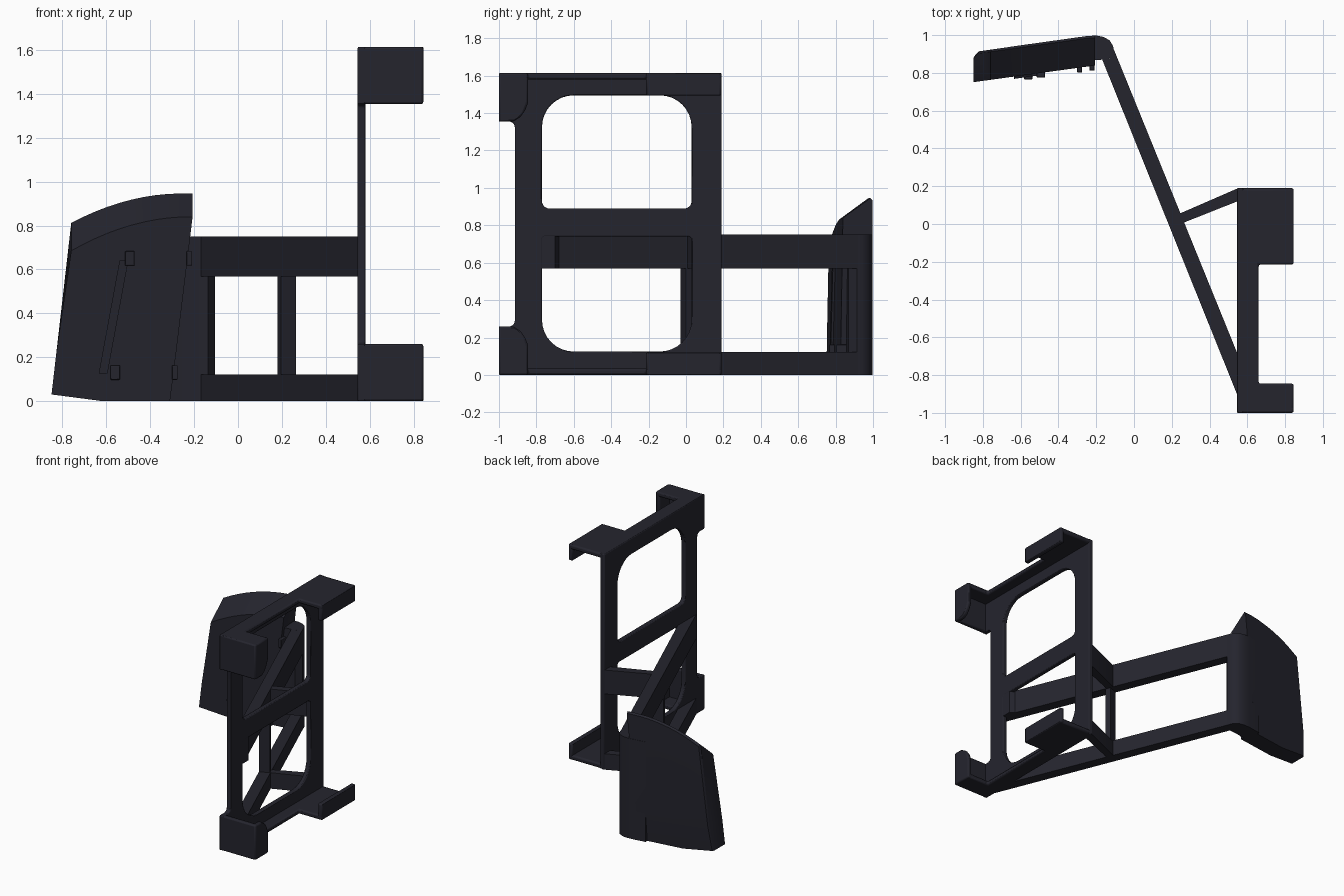
import bpy, bmesh
from math import sin, cos, pi
from mathutils import Vector

cube = bpy.data.objects.get("Cube")
if cube:
    bpy.data.objects.remove(cube)

mat = bpy.data.materials.new("dark_charcoal")
mat.use_nodes = True
COLOUR = (0.018, 0.018, 0.027, 1)
mat.diffuse_color = COLOUR
mat.node_tree.nodes["Principled BSDF"].inputs["Base Color"].default_value = COLOUR
H = 1.614  # height of the holder


def finish(name, bm, bevel=0.0):
    """Turn a bmesh into a shaded object, with optionally rounded edges."""
    bmesh.ops.recalc_face_normals(bm, faces=bm.faces)
    mesh = bpy.data.meshes.new(name)
    bm.to_mesh(mesh)
    bm.free()
    mesh.materials.append(mat)
    ob = bpy.data.objects.new(name, mesh)
    bpy.context.collection.objects.link(ob)
    if bevel:
        mod = ob.modifiers.new("rounded_edges", 'BEVEL')
        mod.width, mod.segments = bevel, 2
        mod.limit_method, mod.angle_limit = 'ANGLE', 0.6
    bpy.ops.object.select_all(action='DESELECT')
    ob.select_set(True)
    bpy.context.view_layer.objects.active = ob
    bpy.ops.object.shade_smooth_by_angle(angle=0.6)
    return ob


def prism(name, loops, axis, lo, hi, bevel=0.0):
    """Extrude an outline (first loop) with holes along an axis.
    Outline pairs are (x, y) for 'z', (y, z) for 'x' and (x, z) for 'y'."""
    place = {'z': lambda u, v: (u, v, lo),
             'x': lambda u, v: (lo, u, v),
             'y': lambda u, v: (u, lo, v)}[axis]
    bm = bmesh.new()
    for loop in loops:
        vs = [bm.verts.new(place(u, v)) for u, v in loop]
        for a, b in zip(vs, vs[1:] + vs[:1]):
            bm.edges.new((a, b))
    bmesh.ops.triangle_fill(bm, use_beauty=True, edges=bm.edges[:])
    new = bmesh.ops.extrude_face_region(bm, geom=bm.faces[:])["geom"]
    step = Vector([hi - lo if a == axis else 0 for a in "xyz"])
    bmesh.ops.translate(bm, vec=step,
                        verts=[g for g in new if isinstance(g, bmesh.types.BMVert)])
    return finish(name, bm, bevel)


def rounded(u0, u1, v0, v1, r_low, r_high, n=8):
    """Rectangle with separate radii for its lower and upper corners."""
    pts = []
    for u, v, r, su, sv, start in ((u1, v1, r_high, -1, -1, 0), (u0, v1, r_high, 1, -1, 1),
                                   (u0, v0, r_low, 1, 1, 2), (u1, v0, r_low, -1, 1, 3)):
        for i in range(n + 1):
            a = (start + i / n) * pi / 2
            pts.append((u + su * r + r * cos(a), v + sv * r + r * sin(a)))
    return pts


def rect(u0, u1, v0, v1):
    return [(u0, v0), (u1, v0), (u1, v1), (u0, v1)]


# Upright holder plate with two windows
front_edge = [(-1, 0), (-1, 0.26), (-0.94, 0.26), (-0.92, 0.27), (-0.915, 0.29)]
outline = [(0.19, 0)] + front_edge + [(y, H - z) for y, z in reversed(front_edge)] + [(0.19, H)]
prism("holder_plate", [outline,
                       rounded(-0.77, 0.03, 0.89, 1.495, 0.04, 0.17),
                       rounded(-0.77, 0.03, 0.125, 0.74, 0.17, 0.02)],
      'x', 0.545, 0.58, 0.006)

# Flanges, hooks and corner cups, repeated at top and bottom
flange = [(0.545, -1), (0.845, -1), (0.845, -0.845), (0.66, -0.845),
          (0.66, -0.215), (0.845, -0.215), (0.845, 0.19), (0.545, 0.19)]
cup = [(-1, 0), (-0.845, 0), (-0.845, 0.16), (-0.86, 0.2),
       (-0.885, 0.235), (-0.925, 0.26), (-1, 0.26)]


def flip(z, top):
    return H - z if top else z


for side, top in (("lower", False), ("upper", True)):
    def span(a, b):
        return sorted((flip(a, top), flip(b, top)))
    prism(side + "_flange", [flange], 'z', *span(0, 0.035), 0.01)
    prism(side + "_hook_lip", [rect(-0.215, 0.19, *span(0, 0.12))], 'x', 0.812, 0.845, 0.01)
    prism(side + "_cup_front", [rect(0.545, 0.845, *span(0, 0.26))], 'y', -1, -0.965, 0.01)
    prism(side + "_cup_end", [[(y, flip(z, top)) for y, z in cup]], 'x', 0.812, 0.845, 0.01)

# Slanted arm: two rails, each with a diagonal brace to the plate
arm = [(0.579, -0.9), (0.579, -0.7), (0.545, -0.68), (-0.105, 0.92), (-0.135, 0.87),
       (-0.168, 0.87), (0.545, -0.9)]
brace = [(0.22, 0.0), (0.27, 0.01), (0.56, 0.125), (0.56, 0.19), (0.545, 0.187), (0.23, 0.05)]
for side, z0, z1 in (("lower", 0, 0.122), ("upper", 0.568, 0.75)):
    prism(side + "_arm_rail", [arm], 'z', z0, z1)
    prism(side + "_brace", [brace], 'z', z0, z1 - 0.003)
prism("arm_post", [[(0.18, 0.01), (0.25, 0.035), (0.265, 0), (0.195, -0.03)]], 'z', 0.1, 0.6)

# Rounded elbow that joins the arm to the shield
elbow = [(-0.137, 0.87), (-0.105, 0.915), (-0.112, 0.945), (-0.13, 0.973), (-0.16, 0.99),
         (-0.2, 0.998), (-0.25, 0.995), (-0.35, 0.98), (-0.35, 0.85), (-0.2, 0.868), (-0.168, 0.87)]
prism("arm_elbow", [elbow], 'z', 0, 0.75)


# Shield: a solid panel lofted from its front outline to its taller back outline
def front_y(x):
    return 0.84 + 0.137 * (x + 0.2)


def back_y(x, z):
    return min(0.998, 0.995 + 0.14 * (x + 0.25)) - max(0, 0.22 - z) * 0.1


def shield_outline(z_in, z_out, n=10):
    pts = [(-0.85, 0.03), (-0.62, 0), (-0.31, 0), (-0.282, 0.22)]
    for i in range(n + 1):
        t = i / n
        z = z_in + (z_out - z_in) * t + 0.16 * t * (1 - t)
        pts.append((-0.207 - 0.553 * t, z))
    return pts + [(-0.828, 0.22)]


bm = bmesh.new()
front = [bm.verts.new((x, front_y(x), z)) for x, z in shield_outline(0.84, 0.685)]
lip = [bm.verts.new((x, back_y(x, z) - 0.012, z)) for x, z in shield_outline(0.945, 0.812)]
back = [bm.verts.new((x + (0.008 if x < -0.7 else 0), back_y(x, z), z - (0.012 if z > 0.5 else 0)))
        for x, z in shield_outline(0.945, 0.812)]
for ring_a, ring_b in ((front, lip), (lip, back)):
    for i in range(len(front)):
        j = (i + 1) % len(front)
        bm.faces.new((ring_a[i], ring_a[j], ring_b[j], ring_b[i]))
for ring in (front, back):
    bm.faces.new(ring[:3])
    bm.faces.new((ring[0], ring[2], ring[3], ring[-1]))
    bm.faces.new(ring[3:])
finish("shield", bm)

# Raised slanted strip and small clips on the front of the shield
strip = [(-0.635, 0.125), (-0.595, 0.125), (-0.5, 0.64), (-0.54, 0.64)]
bm = bmesh.new()
rings = [[bm.verts.new((x, front_y(x) + d, z)) for x, z in strip] for d in (-0.012, 0.02)]
for ring in rings:
    bm.faces.new(ring)
for i in range(4):
    j = (i + 1) % 4
    bm.faces.new((rings[0][i], rings[0][j], rings[1][j], rings[1][i]))
finish("shield_strip", bm)

for name, x, z, w in (("outer_upper_clip", -0.493, 0.65, 0.022), ("outer_lower_clip", -0.56, 0.13, 0.022),
                      ("inner_upper_clip", -0.222, 0.65, 0.013), ("inner_lower_clip", -0.288, 0.13, 0.013)):
    y = front_y(x)
    prism(name, [rect(x - w, x + w, z - 0.033, z + 0.033)], 'y', y - 0.025, y + 0.04, 0.004)
